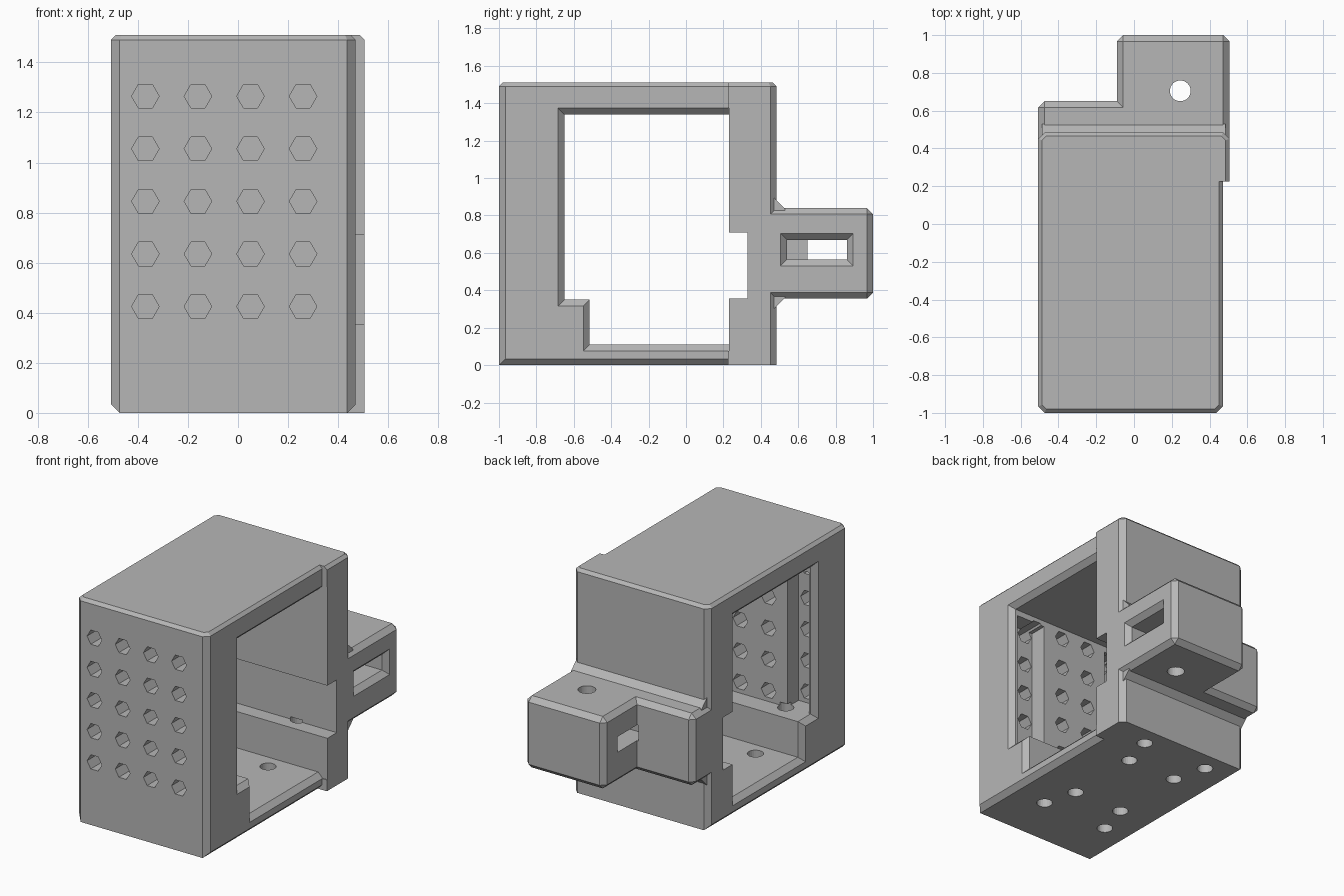
import bpy, bmesh, math
from mathutils import Matrix, Vector

cube = bpy.data.objects.get("Cube")
if cube:
    bpy.data.objects.remove(cube, do_unlink=True)

grey = bpy.data.materials.new("plain grey")
grey.use_nodes = True
grey.diffuse_color = (0.47, 0.47, 0.47, 1)
grey.node_tree.nodes["Principled BSDF"].inputs["Base Color"].default_value = (0.47, 0.47, 0.47, 1)


def to_object(bm, name):
    bmesh.ops.recalc_face_normals(bm, faces=bm.faces)
    mesh = bpy.data.meshes.new(name)
    bm.to_mesh(mesh)
    bm.free()
    mesh.materials.append(grey)
    obj = bpy.data.objects.new(name, mesh)
    bpy.context.collection.objects.link(obj)
    return obj


def near(a, b):
    return abs(a - b) < 0.002


def box(name, x, y, z, *bevels):
    """Box between limits; each bevel is (width, rule on an edge's two ends)."""
    bm = bmesh.new()
    bmesh.ops.create_cube(bm, size=1)
    for v in bm.verts:
        v.co = Vector([lim[0] if c < 0 else lim[1] for c, lim in zip(v.co, (x, y, z))])
    for width, rule in bevels:
        edges = [e for e in bm.edges if rule(e.verts[0].co, e.verts[1].co)]
        bmesh.ops.bevel(bm, geom=edges, offset=width, segments=1, affect='EDGES', profile=0.5)
    return to_object(bm, name)


def loft(name, sections):
    """Join (x, [(y, z), ...]) sections into a closed solid along x."""
    bm = bmesh.new()
    rings = [[bm.verts.new((x, y, z)) for y, z in pts] for x, pts in sections]
    for a, b in zip(rings, rings[1:]):
        for i in range(len(a)):
            j = (i + 1) % len(a)
            bm.faces.new((a[i], a[j], b[j], b[i]))
    bm.faces.new(rings[0])
    bm.faces.new(rings[-1])
    return to_object(bm, name)


def drills(name, centres, sides, radius, depth, rotation):
    bm = bmesh.new()
    for c in centres:
        bmesh.ops.create_cone(bm, cap_ends=True, segments=sides, radius1=radius, radius2=radius,
                              depth=depth, matrix=Matrix.Translation(c) @ rotation)
    return to_object(bm, name)


def combine(target, tool, operation):
    mod = target.modifiers.new("combine", 'BOOLEAN')
    mod.operation, mod.solver, mod.object = operation, 'EXACT', tool
    graph = bpy.context.evaluated_depsgraph_get()
    graph.update()
    mesh = bpy.data.meshes.new_from_object(target.evaluated_get(graph))
    target.modifiers.clear()
    target.data = mesh
    bpy.data.objects.remove(tool, do_unlink=True)


L, R, SIDE, TOP, BACK = -0.507, 0.505, 0.47, 1.51, 0.485
both = lambda a, b, axis, value: near(a[axis], value) and near(b[axis], value)
upright = lambda a, b: abs(a.z - b.z) > 0.3

# Main frame with chamfered edges
body = box("housing", (L, SIDE), (-1, 0.4), (0, TOP),
           (0.034, lambda a, b: (upright(a, b) and both(a, b, 1, -1))
            or (both(a, b, 2, 0) and near(a.x, b.x))),
           (0.02, lambda a, b: both(a, b, 2, TOP) and not both(a, b, 1, 0.4)))

# Wider back wall
back_wall = box("back_wall", (L, R), (0.225, BACK), (0, TOP),
                (0.034, lambda a, b: (upright(a, b) and both(a, b, 1, BACK))
                 or (both(a, b, 2, 0) and both(a, b, 0, L))),
                (0.02, lambda a, b: both(a, b, 2, TOP) and not both(a, b, 1, 0.225)))

# Stepped rear mount: long arm, short arm and sloped root
not_front = lambda a, b: not both(a, b, 1, 0.42)
long_arm = box("long_arm", (-0.09, R), (0.42, 1), (0.355, 0.84), (0.033, not_front))
short_arm = box("short_arm", (L, 0.1), (0.42, 0.65), (0.355, 0.84),
                (0.033, lambda a, b: not_front(a, b) and not both(a, b, 0, 0.1)))
root = [(0.45, 0.915), (0.53, 0.835), (0.53, 0.36), (0.45, 0.28)]
arm_root = loft("arm_root", [(L + 0.02, root), (R - 0.02, root)])
for part in (back_wall, long_arm, short_arm, arm_root):
    combine(body, part, 'UNION')

# Side opening with ledge, rear channel and flared rims
rear = [(0.23, 0.355), (0.33, 0.355), (0.33, 0.71), (0.23, 0.71)]


def opening(grow):
    f, s, t = -0.65 - grow, -0.515 - grow, 0.35 - grow
    return [(0.23, 0.11 - grow)] + rear + [(0.23, 1.34 + grow), (f, 1.34 + grow),
                                           (f, t), (s, t), (s, 0.11 - grow)]


wide, tight = opening(0.034), opening(0)
combine(body, loft("opening_cut", [(L - 0.1, wide), (L, wide), (L + 0.034, tight),
                                   (SIDE - 0.034, tight), (SIDE, wide), (R + 0.1, wide)]),
        'DIFFERENCE')

# Pockets behind the rims on the inner front wall
for x in ((0.2, 0.42), (-0.46, -0.3)):
    combine(body, box("pocket_cut", x, (-0.77, -0.6), (0.35, 1.3)), 'DIFFERENCE')


# Slot through the long arm, flared on the outer side
def slot(grow):
    y0, y1, z0, z1 = 0.54 - grow, 0.86 + grow, 0.565 - grow, 0.67 + grow
    return [(y0, z0), (y1, z0), (y1, z1), (y0, z1)]


combine(body, loft("slot_cut", [(-0.1, slot(0)), (R - 0.034, slot(0)), (R, slot(0.034)),
                                (R + 0.1, slot(0.034))]), 'DIFFERENCE')

# Hexagonal vents in the front wall
vents = [Vector((-0.37 + 0.21 * i, -0.85, 0.425 + 0.21 * j)) for i in range(4) for j in range(5)]
turn = Matrix.Rotation(math.pi / 2, 4, 'X') @ Matrix.Rotation(math.pi / 2, 4, 'Z')
combine(body, drills("vent_cut", vents, 6, 0.055, 0.5, turn), 'DIFFERENCE')

# Screw holes in the floor and ledges, and the arm pin hole
still = Matrix.Identity(4)
screws = [Vector((-0.045 + sx * dx, -0.145 + sy * dy, 0.13))
          for dx, dy in ((0.25, 0.495), (0.185, 0.265)) for sx in (-1, 1) for sy in (-1, 1)]
combine(body, drills("screw_cut", screws, 24, 0.05, 0.48, still), 'DIFFERENCE')
combine(body, drills("pin_cut", [Vector((0.245, 0.705, 0.6))], 32, 0.055, 1, still), 'DIFFERENCE')

# Keep a single flat material on the finished part
body.data.materials.clear()
body.data.materials.append(grey)
for face in body.data.polygons:
    face.material_index = 0
    face.use_smooth = False
